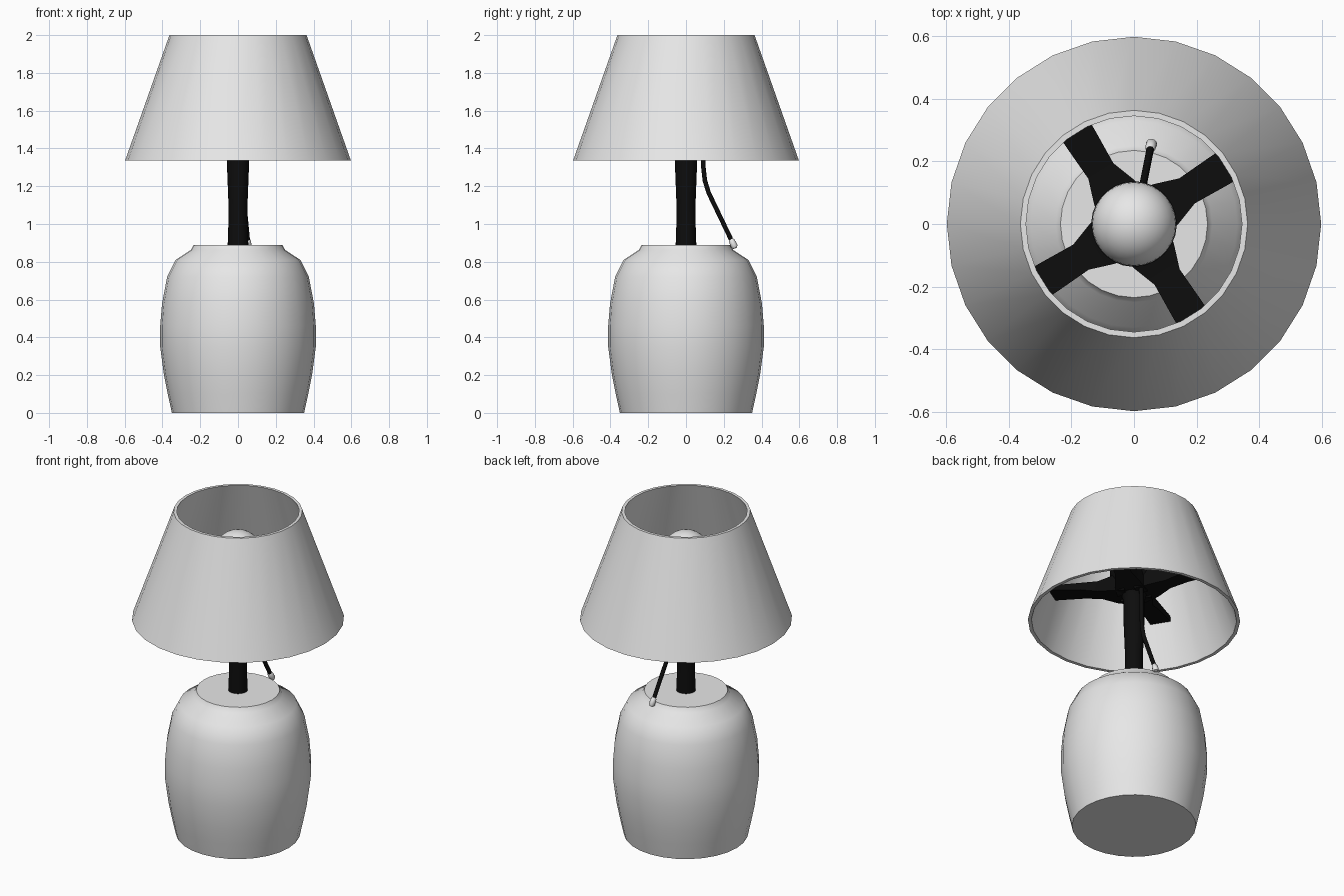
import bpy, bmesh, math
from mathutils import Vector, Matrix

if "Cube" in bpy.data.objects:
    bpy.data.objects.remove(bpy.data.objects["Cube"])


def material(name, v):
    m = bpy.data.materials.new(name)
    m.diffuse_color = (v, v, v, 1)
    m.use_nodes = True
    m.node_tree.nodes["Principled BSDF"].inputs["Base Color"].default_value = m.diffuse_color
    return m


WHITE = material("soft white", 0.8)
BLACK = material("black", 0.004)


def finish(name, bm, mat, angle=35):
    bmesh.ops.recalc_face_normals(bm, faces=bm.faces)
    me = bpy.data.meshes.new(name)
    bm.to_mesh(me)
    bm.free()
    ob = bpy.data.objects.new(name, me)
    bpy.context.collection.objects.link(ob)
    me.materials.append(mat)
    bpy.ops.object.select_all(action='DESELECT')
    ob.select_set(True)
    bpy.context.view_layer.objects.active = ob
    bpy.ops.object.shade_smooth_by_angle(angle=math.radians(angle))
    return ob


def skin(bm, rings, closed=False):
    """Join rings of points with quads; cap the ends unless closed."""
    vr = [[bm.verts.new(p) for p in r] for r in rings]
    n = len(vr[0])
    pairs = list(zip(vr, vr[1:])) + ([(vr[-1], vr[0])] if closed else [])
    for a, b in pairs:
        for i in range(n):
            j = (i + 1) % n
            bm.faces.new((a[i], a[j], b[j], b[i]))
    if not closed:
        bm.faces.new(vr[0])
        bm.faces.new(vr[-1])


def lathe(name, profile, mat, sides=28, closed=False, angle=35):
    bm = bmesh.new()
    skin(bm, [[(r * math.cos(math.tau * i / sides), r * math.sin(math.tau * i / sides), z)
               for i in range(sides)] for r, z in profile], closed)
    return finish(name, bm, mat, angle)


# ceramic base with a small lip at the top
lathe("base", [(0.35, 0), (0.372, 0.1), (0.392, 0.2), (0.412, 0.35), (0.412, 0.46),
               (0.402, 0.58), (0.375, 0.72), (0.33, 0.81), (0.25, 0.862), (0.235, 0.89)],
      WHITE, angle=50)

# conical shade, an open shell
lathe("shade", [(0.598, 1.335), (0.363, 2.0), (0.345, 2.0), (0.578, 1.335)],
      WHITE, closed=True)

# pole flaring into the bulb socket
lathe("pole", [(0.055, 0.88), (0.051, 1.0), (0.051, 1.12), (0.058, 1.3), (0.06, 1.46),
               (0.075, 1.52), (0.115, 1.57), (0.137, 1.62), (0.137, 1.70)], BLACK, 24)

# four arms holding the shade
bm = bmesh.new()
for k in range(4):
    rot = Matrix.Rotation(math.radians(32 + 90 * k), 3, 'Z')
    rings = []
    # distance out, half width, bottom, top
    for d, w, lo, hi in [(0.03, 0.09, 1.49, 1.62), (0.12, 0.075, 1.51, 1.60),
                         (0.2, 0.047, 1.535, 1.60), (0.3, 0.052, 1.56, 1.605),
                         (0.485, 0.06, 1.585, 1.615)]:
        rings.append([rot @ Vector(p) for p in
                      [(d, -w, lo), (d, w, lo), (d, w, hi), (d, -w, hi)]])
    skin(bm, rings)
finish("shade_arms", bm, BLACK)

# bulb
bm = bmesh.new()
bmesh.ops.create_uvsphere(bm, u_segments=28, v_segments=16, radius=0.135,
                          matrix=Matrix.Translation((0, 0, 1.74)))
finish("bulb", bm, WHITE)


# round tube along a path of (x, y, z, radius)
def tube(name, path, mat, sides=10):
    pts = [Vector(p[:3]) for p in path]
    rings = []
    for i, p in enumerate(pts):
        t = (pts[min(i + 1, len(pts) - 1)] - pts[max(i - 1, 0)]).normalized()
        u = t.cross(Vector((1, 0, 0))).normalized()
        v = t.cross(u)
        rings.append([p + path[i][3] * (u * math.cos(math.tau * a / sides)
                                        + v * math.sin(math.tau * a / sides))
                      for a in range(sides)])
    bm = bmesh.new()
    skin(bm, rings)
    return finish(name, bm, mat, 50)


# pull cord and its end knob
c = 0.012
tube("pull_cord", [(0.02, 0.085, 1.56, c), (0.02, 0.09, 1.4, c), (0.021, 0.092, 1.3, c),
                   (0.023, 0.10, 1.23, c), (0.028, 0.12, 1.165, c),
                   (0.04, 0.18, 1.04, c), (0.052, 0.24, 0.915, c)], BLACK)
tube("cord_knob", [(0.051, 0.238, 0.92, 0.011), (0.052, 0.242, 0.912, 0.016),
                   (0.056, 0.256, 0.882, 0.018), (0.057, 0.26, 0.872, 0.011)], WHITE)
